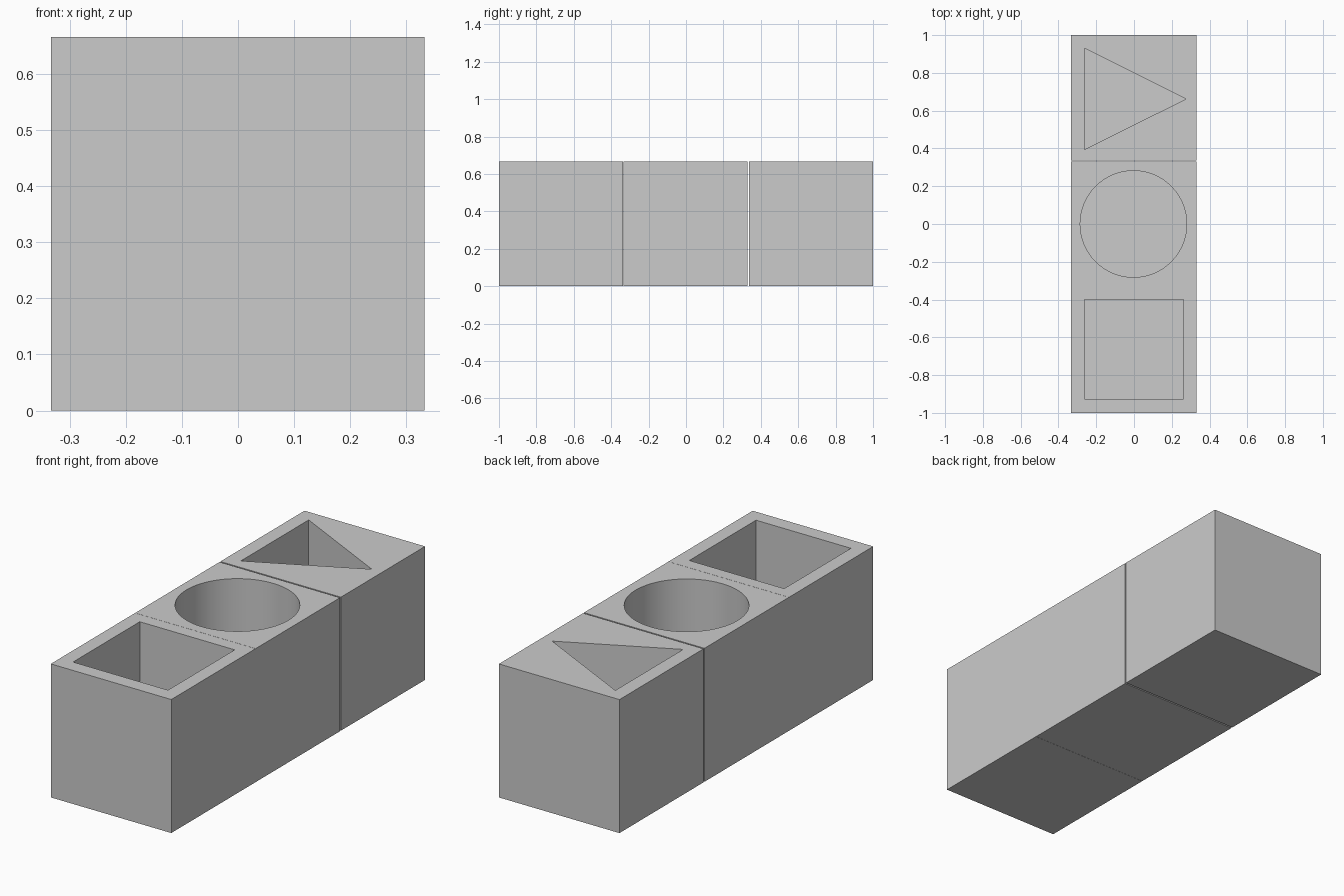
import bpy, bmesh
from math import cos, sin, radians, pi

if "Cube" in bpy.data.objects:
    bpy.data.objects.remove(bpy.data.objects["Cube"])

TOP = 0.666      # block height
FLOOR = 0.067    # thickness left under each pocket


def prism(name, outline, z0, z1):
    """Closed prism from a counter-clockwise outline."""
    bm = bmesh.new()
    face = bm.faces.new([bm.verts.new((x, y, z0)) for x, y in outline])
    ext = bmesh.ops.extrude_face_region(bm, geom=[face])
    verts = [g for g in ext["geom"] if isinstance(g, bmesh.types.BMVert)]
    bmesh.ops.translate(bm, verts=verts, vec=(0, 0, z1 - z0))
    bmesh.ops.recalc_face_normals(bm, faces=bm.faces)
    mesh = bpy.data.meshes.new(name)
    bm.to_mesh(mesh)
    bm.free()
    ob = bpy.data.objects.new(name, mesh)
    bpy.context.collection.objects.link(ob)
    return ob


def rect(x0, x1, y0, y1):
    return [(x0, y0), (x1, y0), (x1, y1), (x0, y1)]


def pocket_block(name, y0, y1, z0, pocket):
    """Block with a blind pocket sunk from its top."""
    block = prism(name, rect(-0.333, 0.332, y0, y1), z0, TOP)
    cutter = prism(name + "_cutter", pocket, FLOOR, TOP + 0.1)
    cutter.hide_render = True
    mod = block.modifiers.new("pocket", 'BOOLEAN')
    mod.operation = 'DIFFERENCE'
    mod.solver = 'EXACT'
    mod.object = cutter
    bpy.ops.object.select_all(action='DESELECT')
    bpy.context.view_layer.objects.active = block
    block.select_set(True)
    bpy.ops.object.modifier_apply(modifier=mod.name)
    bpy.data.objects.remove(cutter)
    bpy.ops.object.shade_smooth_by_angle(angle=radians(30))
    return block


# Pocket outlines
square = rect(-0.262, 0.262, -0.926, -0.4)
circle = [(-0.003 + 0.282 * cos(2 * pi * i / 64), 0.282 * sin(2 * pi * i / 64))
          for i in range(64)]
triangle = [(-0.261, 0.395), (0.275, 0.662), (-0.261, 0.93)]

# Three blocks in a row, with a hairline gap before the rear one
pocket_block("square_pocket_block", -1.0, -0.336, 0.0, square)
pocket_block("round_pocket_block", -0.335, 0.33, 0.0, circle)
pocket_block("triangle_pocket_block", 0.337, 1.0, 0.0, triangle)
